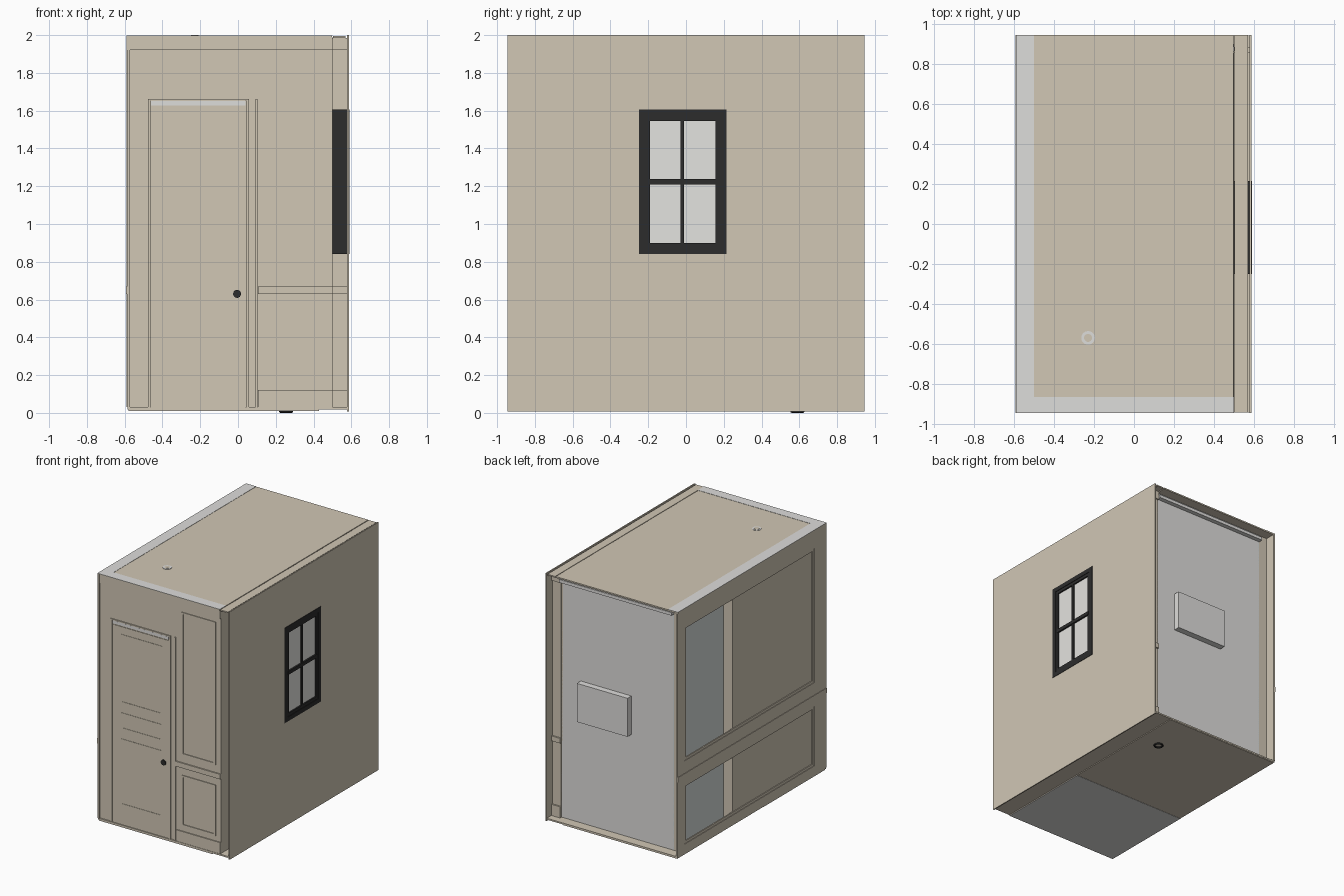
import bpy, math

if "Cube" in bpy.data.objects:
    bpy.data.objects.remove(bpy.data.objects["Cube"])


def mat(name, r, g, b):
    m = bpy.data.materials.new(name)
    lin = [((c / 255 + 0.055) / 1.055) ** 2.4 for c in (r, g, b)]
    m.diffuse_color = (*lin, 1)
    m.use_nodes = True
    m.node_tree.nodes["Principled BSDF"].inputs["Base Color"].default_value = m.diffuse_color
    return m


BEIGE = mat("beige paint", 209, 199, 181)
GREY = mat("light grey", 222, 221, 219)
BLUE = mat("pale blue grey", 212, 218, 217)
DARK = mat("black metal", 44, 44, 44)
GLASS = mat("window glass", 228, 227, 224)


def box(name, x, y, z, m):
    """Box from three (min, max) ranges."""
    v = [(a, b, c) for a in x for b in y for c in z]
    f = [(0, 1, 3, 2), (4, 6, 7, 5), (0, 4, 5, 1), (2, 3, 7, 6), (0, 2, 6, 4), (1, 5, 7, 3)]
    me = bpy.data.meshes.new(name)
    me.from_pydata(v, [], f)
    me.materials.append(m)
    o = bpy.data.objects.new(name, me)
    bpy.context.collection.objects.link(o)
    return o


def frame(name, plane, d, u, v, w, m):
    """Rectangular trim; plane 'x' uses (y, z), plane 'y' uses (x, z)."""
    parts = [((u[0], u[0] + w), v), ((u[1] - w, u[1]), v),
             ((u[0] + w, u[1] - w), (v[0], v[0] + w)), ((u[0] + w, u[1] - w), (v[1] - w, v[1]))]
    for a, b in parts:
        if plane == "x":
            box(name, d, a, b, m)
        else:
            box(name, a, d, b, m)


def cyl(name, loc, r, h, m, rot=(0, 0, 0)):
    bpy.ops.mesh.primitive_cylinder_add(vertices=24, radius=r, depth=h, location=loc, rotation=rot)
    o = bpy.context.object
    o.name = name
    o.data.materials.append(m)
    bpy.ops.object.shade_smooth_by_angle()
    return o


# floor and ceiling
box("floor", (-0.585, 0.585), (-0.943, 0.943), (0.018, 0.03), BEIGE)
box("floor_underlay", (-0.58, 0.43), (-0.94, 0.94), (0.012, 0.018), BEIGE)
box("floor_tile", (-0.58, 0.43), (-0.94, -0.15), (0.010, 0.012), GREY)
box("ceiling", (-0.59, 0.497), (-0.943, 0.945), (1.985, 1.996), BEIGE)
box("ceiling_edge_strip", (0.503, 0.57), (-0.943, 0.945), (1.985, 1.995), BEIGE)
box("crown_left", (-0.59, -0.5), (-0.945, 0.945), (1.996, 1.998), GREY)
box("crown_front", (-0.5, 0.5), (-0.945, -0.865), (1.996, 1.998), GREY)
box("crown_back", (-0.5, 0.5), (0.865, 0.9), (1.93, 1.955), GREY)

# right wall around the window opening
WY, WZ = (-0.25, 0.215), (0.84, 1.605)
X = (0.578, 0.587)
box("right_wall", X, (-0.945, WY[0]), (0.008, 2), BEIGE)
box("right_wall", X, (WY[1], 0.945), (0.008, 2), BEIGE)
box("right_wall", X, WY, (0.008, WZ[0]), BEIGE)
box("right_wall", X, WY, (WZ[1], 2), BEIGE)
box("right_inner_wall", (0.49, 0.5), (-0.915, 0.865), (0.03, 1.985), BEIGE)

# window
frame("window_casing", "x", (0.5, 0.59), WY, WZ, 0.035, DARK)
frame("window_sash", "x", (0.51, 0.586), (-0.215, 0.18), (0.875, 1.57), 0.024, DARK)
box("window_glass", (0.55, 0.575), (-0.2, 0.165), (0.89, 1.56), GLASS)
box("window_mullion", (0.57, 0.586), (-0.029, -0.011), (0.89, 1.56), DARK)
box("window_rail", (0.57, 0.588), (-0.2, 0.165), (1.21, 1.238), DARK)

# front wall with door
F = -0.932
box("front_wall", (-0.59, 0.5), (F, F + 0.012), (0.03, 1.99), BEIGE)
box("front_crown", (-0.59, 0.5), (-0.94, F), (1.92, 1.99), BEIGE)
box("door", (-0.46, 0.04), (F - 0.004, F), (0.03, 1.62), BEIGE)
box("door_head_gap", (-0.46, 0.04), (F - 0.005, F), (1.628, 1.65), GREY)
for x in ((-0.477, -0.464), (0.044, 0.057), (0.092, 0.102)):
    box("door_casing", x, (F - 0.008, F), (0.03, 1.662), BEIGE)
box("door_casing_head", (-0.477, 0.057), (F - 0.008, F), (1.652, 1.662), BEIGE)
for z in ((1.01, 1.56), (0.80, 0.93), (0.19, 0.72)):
    frame("door_panel_trim", "y", (F - 0.007, F), (-0.38, -0.02), z, 0.01, BEIGE)
for z in ((0.73, 1.88), (0.16, 0.57)):
    frame("front_panel_trim", "y", (F - 0.006, F), (0.15, 0.455), z, 0.016, BEIGE)
box("front_chair_rail", (0.105, 0.5), (F - 0.01, F), (0.63, 0.67), BEIGE)
box("front_baseboard", (0.105, 0.5), (F - 0.008, F), (0.03, 0.12), BEIGE)
cyl("door_knob", (-0.005, -0.937, 0.63), 0.021, 0.016, DARK, (math.pi / 2, 0, 0))

# left wall: frame over a solid front part and a recessed back part
L = (-0.588, -0.573)
for y in ((-0.945, -0.79), (0.856, 0.945)):
    box("left_stile", L, y, (0.03, 1.99), BEIGE)
for z in ((0.03, 0.10), (0.58, 0.77), (1.85, 1.99)):
    box("left_rail", L, (-0.79, 0.856), z, BEIGE)
for z in ((0.10, 0.58), (0.77, 1.85)):
    frame("left_panel_trim", "x", (-0.584, -0.574), (-0.79, 0.856), z, 0.02, BEIGE)
box("left_panel", (-0.578, -0.57), (-0.93, 0.236), (0.03, 1.985), BEIGE)
box("left_return", (-0.578, -0.5), (0.228, 0.236), (0.03, 1.985), BEIGE)
box("left_recessed_panel", (-0.5, -0.49), (0.236, 0.865), (0.03, 1.985), BLUE)
box("left_back_closure", (-0.575, -0.5), (0.857, 0.865), (0.03, 1.985), BEIGE)
box("left_chair_rail", (-0.592, -0.588), (-0.945, 0.945), (0.63, 0.67), BEIGE)

# back wall, end strip and wall box
box("back_wall", (-0.5, 0.5), (0.853, 0.865), (0.03, 1.985), GREY)
box("back_end_strip", (0.5, 0.578), (0.865, 0.873), (0.03, 1.985), BEIGE)
for z in ((0.03, 0.12), (0.63, 0.67), (1.92, 1.985)):
    box("end_strip_molding", (0.5, 0.578), (0.855, 0.885), z, BEIGE)
box("wall_box", (-0.12, 0.33), (0.865, 0.915), (0.86, 1.17), GREY)

# ceiling light and floor drain
cyl("ceiling_light_ring", (-0.23, -0.57, 1.997), 0.034, 0.004, GREY)
cyl("ceiling_light_center", (-0.23, -0.57, 1.998), 0.02, 0.004, BEIGE)
bpy.ops.mesh.primitive_torus_add(major_radius=0.03, minor_radius=0.0075, major_segments=24,
                                 minor_segments=8, location=(0.255, 0.59, 0.0075))
bpy.context.object.name = "floor_drain"
bpy.context.object.data.materials.append(DARK)
